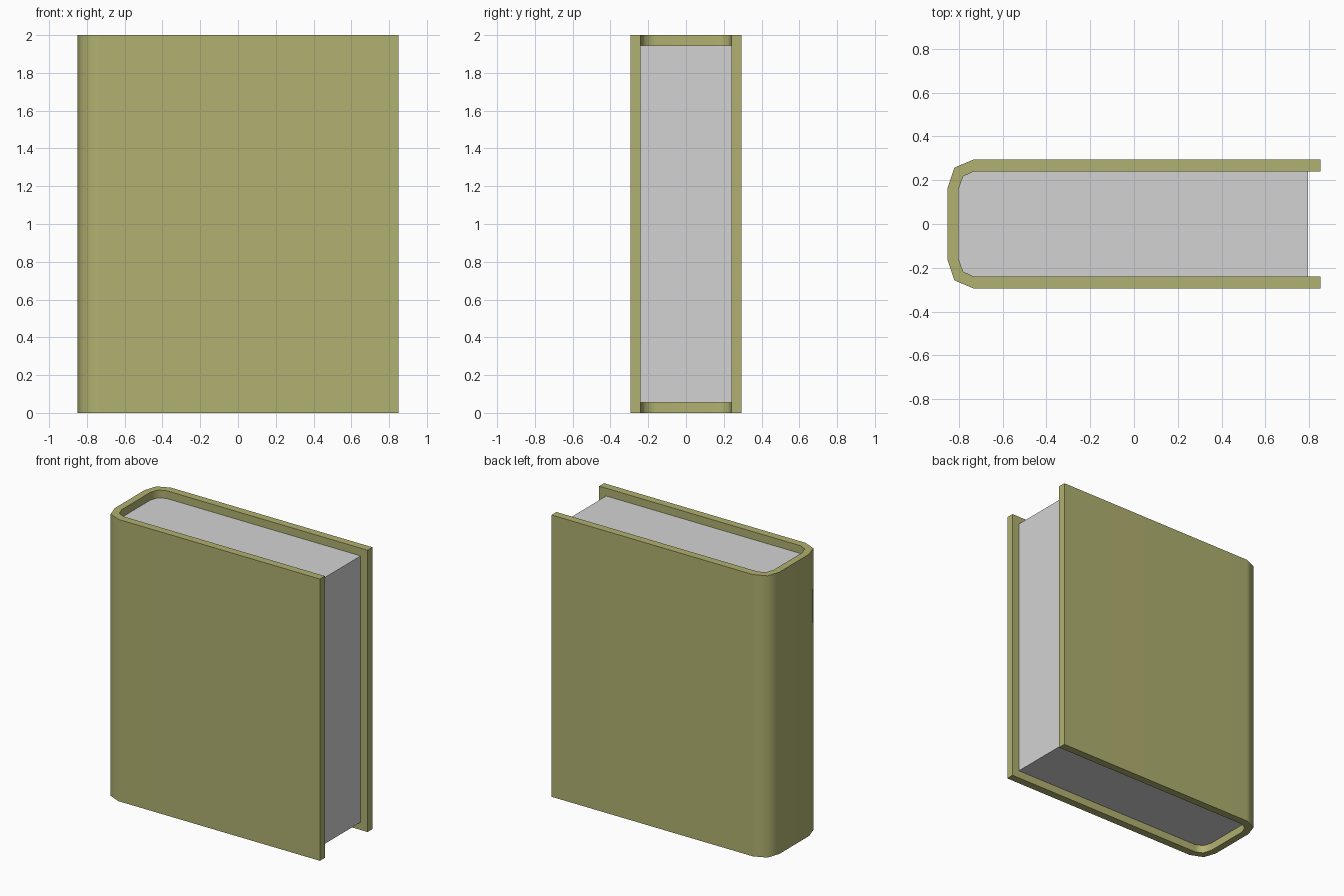
import bpy
import bmesh
import math

cube = bpy.data.objects.get("Cube")
if cube:
    bpy.data.objects.remove(cube, do_unlink=True)


def make_material(name, color):
    mat = bpy.data.materials.new(name)
    mat.use_nodes = True
    mat.diffuse_color = color
    mat.node_tree.nodes["Principled BSDF"].inputs["Base Color"].default_value = color
    return mat


def prism(name, profile, bottom, top, mat):
    """Extrude a closed plan outline (anticlockwise) from bottom to top."""
    bm = bmesh.new()
    base = bm.faces.new([bm.verts.new((x, y, bottom)) for x, y in profile])
    grown = bmesh.ops.extrude_face_region(bm, geom=[base], use_keep_orig=True)
    verts = [v for v in grown["geom"] if isinstance(v, bmesh.types.BMVert)]
    bmesh.ops.translate(bm, verts=verts, vec=(0, 0, top - bottom))
    bmesh.ops.recalc_face_normals(bm, faces=bm.faces)
    mesh = bpy.data.meshes.new(name)
    bm.to_mesh(mesh)
    bm.free()
    mesh.materials.append(mat)
    obj = bpy.data.objects.new(name, mesh)
    bpy.context.collection.objects.link(obj)

    # Soft rounding at the spine, crisp rims
    bpy.ops.object.select_all(action="DESELECT")
    obj.select_set(True)
    bpy.context.view_layer.objects.active = obj
    bpy.ops.object.shade_smooth_by_angle(angle=math.radians(60))
    weighted = obj.modifiers.new("Weighted Normals", "WEIGHTED_NORMAL")
    weighted.keep_sharp = True
    return obj


def wrap(half):
    """Mirror the back half of an outline across y = 0."""
    return half + [(x, -y) for x, y in reversed(half)]


height, board = 2.0, 0.055
fore_edge = 0.85

# Rounded spine corners, running from the back board to the spine
outer = [(-0.73, 0.295), (-0.82, 0.257), (-0.85, 0.167)]
inner = [(-0.73, 0.24), (-0.78, 0.217), (-0.80, 0.16)]

olive = make_material("Olive Cover", (0.44, 0.44, 0.165, 1))
paper = make_material("Paper Grey", (0.65, 0.65, 0.65, 1))

# Cover: one U-shaped board with the spine at the right
outside = wrap([(fore_edge, 0.295)] + outer)
inside = wrap([(fore_edge, 0.24)] + inner)
prism("cover", outside + inside[::-1], 0, height, olive)

# Page block: fills the cover, set back at the open edges
pages = wrap([(fore_edge - board, 0.24)] + inner)
prism("pages", pages, board, height - board, paper)
